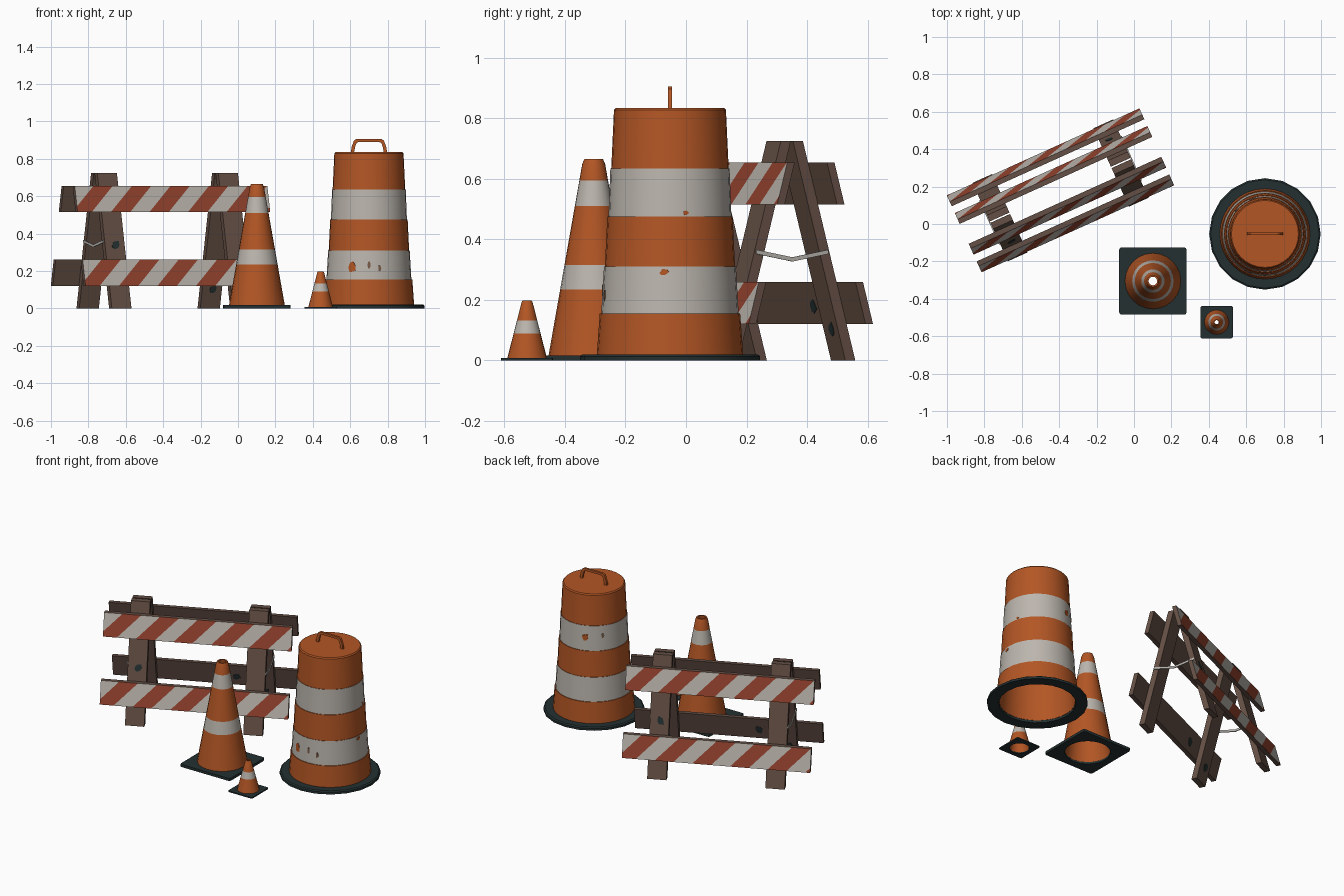
import bpy, bmesh, math, random
from mathutils import Matrix, Vector

if "Cube" in bpy.data.objects:
    bpy.data.objects.remove(bpy.data.objects["Cube"])

random.seed(4)

def mat(name, r, g, b):
    m = bpy.data.materials.new(name)
    m.diffuse_color = (r, g, b, 1)
    m.use_nodes = True
    m.node_tree.nodes["Principled BSDF"].inputs["Base Color"].default_value = m.diffuse_color
    return m

ORANGE = mat("orange plastic", 0.45, 0.093, 0.018)
WHITE = mat("reflective white", 0.50, 0.465, 0.42)
RED = mat("stripe red", 0.30, 0.056, 0.028)
WOOD = mat("weathered wood", 0.130, 0.080, 0.060)
RUBBER = mat("black rubber", 0.018, 0.030, 0.031)
STEEL = mat("strap steel", 0.48, 0.46, 0.43)
GRIME = mat("worn brown", 0.20, 0.11, 0.07)

def finish(name, bm, mats, matrix=None, smooth=False):
    if matrix:
        bm.transform(matrix)
    bmesh.ops.recalc_face_normals(bm, faces=bm.faces)
    me = bpy.data.meshes.new(name)
    bm.to_mesh(me)
    bm.free()
    for m in mats:
        me.materials.append(m)
    ob = bpy.data.objects.new(name, me)
    bpy.context.collection.objects.link(ob)
    if smooth:
        bpy.ops.object.select_all(action='DESELECT')
        ob.select_set(True)
        bpy.context.view_layer.objects.active = ob
        bpy.ops.object.shade_smooth_by_angle(angle=math.radians(30))
    return ob

def lathe(name, profile, sides, mats, loc, closed=True):
    """Spin (r, z, material) points; the material belongs to the segment after the point."""
    bm = bmesh.new()
    rings = [[bm.verts.new((r * math.cos(2 * math.pi * i / sides),
                            r * math.sin(2 * math.pi * i / sides), z))
              for i in range(sides)] for r, z, _ in profile]
    n = len(rings)
    for j in range(n if closed else n - 1):
        a, b = rings[j], rings[(j + 1) % n]
        if profile[j][0] == 0 and profile[(j + 1) % n][0] == 0:
            continue
        for i in range(sides):
            k = (i + 1) % sides
            bm.faces.new((a[i], a[k], b[k], b[i])).material_index = profile[j][2]
    bmesh.ops.remove_doubles(bm, verts=bm.verts, dist=1e-5)
    return finish(name, bm, mats, Matrix.Translation(loc), True)

def prism(points, offset):
    bm = bmesh.new()
    face = bm.faces.new([bm.verts.new(p) for p in points])
    ext = bmesh.ops.extrude_face_region(bm, geom=[face], use_keep_orig=True)
    moved = [v for v in ext["geom"] if isinstance(v, bmesh.types.BMVert)]
    bmesh.ops.translate(bm, verts=moved, vec=offset)
    return bm

def box(x0, x1, y0, y1, z0, z1):
    return prism([(x0, y0, z0), (x1, y0, z0), (x1, y0, z1), (x0, y0, z1)], (0, y1 - y0, 0))

def blob(w, h, n=9):
    """Irregular chip outline as 2D offsets."""
    pts = []
    for i in range(n):
        f = random.uniform(0.65, 1.1)
        a = 2 * math.pi * i / n
        pts.append((w * f * math.cos(a), h * f * math.sin(a)))
    return pts

# ---------------- traffic drum ----------------
DRUM = Vector((0.70, -0.053, 0))
tiers = [(0.242, 0.232, 0.015, 0.155, 0), (0.227, 0.218, 0.155, 0.31, 1),
         (0.215, 0.207, 0.31, 0.475, 0), (0.203, 0.197, 0.475, 0.635, 1),
         (0.194, 0.185, 0.635, 0.828, 0)]
profile = []
for rb, rt, z0, z1, m in tiers:
    profile += [(rb, z0, m), (rt, z1, 0)]
profile += [(0.179, 0.835, 0), (0, 0.835, 0), (0, 0.82, 0), (0.172, 0.82, 0), (0.225, 0.015, 0)]
lathe("drum_body", profile, 32, [ORANGE, WHITE], DRUM)
lathe("drum_base_ring", [(0.228, 0, 0), (0.298, 0, 0), (0.298, 0.014, 0), (0.290, 0.02, 0),
                         (0.228, 0.02, 0)], 20, [RUBBER], DRUM)

# drum carry handle
half = [(0.098, 0.83), (0.092, 0.865), (0.080, 0.897), (0.068, 0.905)]
inner = [(0.052, 0.890), (0.066, 0.885), (0.074, 0.862), (0.080, 0.83)]
outline = half + [(-x, z) for x, z in reversed(half)]
outline += [(-x, z) for x, z in reversed(inner)] + inner
finish("drum_handle", prism([(x, -0.007, z) for x, z in outline], (0, 0.014, 0)),
       [ORANGE], Matrix.Translation(DRUM))

# worn chips in the white bands
def drum_chip(i, deg, z, w, h, m):
    r = 0.2285 - 0.058 * (z - 0.155) if z < 0.4 else 0.2045 - 0.0375 * (z - 0.475)
    a, pts = math.radians(deg), []
    for u, v in blob(w, h):
        t = a + u / r
        pts.append((r * math.cos(t), r * math.sin(t), z + v))
    finish(f"drum_chip_{i}", prism(pts, (-0.004 * math.cos(a), -0.004 * math.sin(a), 0)),
           [m], Matrix.Translation(DRUM))

for i, c in enumerate([(-114, 0.225, 0.027, 0.032, ORANGE), (-90, 0.235, 0.010, 0.022, GRIME),
                       (-75, 0.215, 0.008, 0.022, GRIME), (-5, 0.293, 0.016, 0.012, ORANGE),
                       (15, 0.487, 0.010, 0.008, ORANGE), (110, 0.56, 0.022, 0.026, ORANGE),
                       (140, 0.57, 0.010, 0.018, GRIME)]):
    drum_chip(i, *c)

# ---------------- traffic cones ----------------
def cone(name, loc, size, thick, rb, rt, height, bands, wall):
    # square rubber foot with a round opening
    bm = bmesh.new()
    n, h, hole = 32, size / 2, rb - wall
    loops = []
    for square, z in ((1, 0), (1, thick), (0, thick), (0, 0)):
        ring = []
        for i in range(n):
            c, s = math.cos(2 * math.pi * i / n), math.sin(2 * math.pi * i / n)
            r = h / max(abs(c), abs(s)) if square else hole
            ring.append(bm.verts.new((r * c, r * s, z)))
        loops.append(ring)
    for a, b in zip(loops, loops[1:] + loops[:1]):
        for i in range(n):
            k = (i + 1) % n
            bm.faces.new((a[i], a[k], b[k], b[i]))
    corners = [e for e in bm.edges if all(min(abs(v.co.x), abs(v.co.y)) > 0.95 * h for v in e.verts)]
    bmesh.ops.bevel(bm, geom=corners, offset=size * 0.035, segments=2, profile=0.5, affect='EDGES')
    finish(name + "_foot", bm, [RUBBER], Matrix.Translation(loc))
    # hollow banded body
    z0, z1 = thick * 0.7, height * 0.975
    rad = lambda z: rb + (rt - rb) * (z - z0) / (z1 - z0)
    prof = [(rb, z0, 0)]
    for lo, hi in bands:
        prof += [(rad(lo), lo, 1), (rad(hi), hi, 0)]
    prof += [(rt, z1, 0), (rt * 0.82, height, 0), (rt * 0.6, height, 0), (rb - wall, z0, 0)]
    lathe(name + "_body", prof, 24, [ORANGE, WHITE], loc)

cone("large_cone", (0.101, -0.305, 0), 0.36, 0.017, 0.15, 0.038, 0.665,
     [(0.235, 0.315), (0.51, 0.595)], 0.016)
cone("small_cone", (0.442, -0.525, 0), 0.172, 0.008, 0.066, 0.018, 0.198, [(0.09, 0.132)], 0.008)

# ---------------- folding barricade ----------------
SLOPE = 0.262
HALF, PERIOD = 0.565, 0.226
SHEAR = Matrix(((1, 0, 0, 0), (0, 1, SLOPE, 0), (0, 0, 1, 0), (0, 0, 0, 1)))

def striped_board(z0):
    bm = box(-HALF, HALF, -0.257, -0.23, z0, z0 + 0.14)
    normal = Vector((1, 0, -1)).normalized()
    for i in range(-8, 14):
        bmesh.ops.bisect_plane(bm, geom=bm.verts[:] + bm.edges[:] + bm.faces[:], dist=1e-6,
                               plane_co=(-HALF - 0.03 + i * PERIOD / 2, 0, z0), plane_no=normal)
    for f in bm.faces:
        c = f.calc_center_median()
        if c.y < -0.2565:  # painted outer face
            t = (c.x + HALF + 0.03 - (c.z - z0)) / PERIOD
            f.material_index = 1 if t % 1 < 0.5 else 2
    return bm

for side, turn in (("front", 0), ("back", math.pi)):
    place = Matrix.Translation((-0.393, 0.18, 0)) @ Matrix.Rotation(math.radians(24.3) + turn, 4, 'Z')
    lean = place @ SHEAR
    for label, z0 in (("lower", 0.12), ("upper", 0.515)):
        finish(f"{side}_{label}_board", striped_board(z0), [WOOD, RED, WHITE], lean)
    for label, s in (("left", -0.355), ("right", 0.355)):
        finish(f"{side}_{label}_leg", box(s - 0.0575, s + 0.0575, -0.23, -0.194, 0, 0.725),
               [WOOD], lean)
    # dark stains on a leg and on the inner board face
    for label, s, y, z in (("leg", -0.35, -0.232, 0.34), ("leg_inner", -0.36, -0.195, 0.10),
                           ("board", -0.18, -0.231, 0.18)):
        pts = [(s + u, y, z + v) for u, v in blob(0.024, 0.028)]
        finish(f"{side}_{label}_stain", prism(pts, (0, 0.003, 0)), [RUBBER], lean)
    # bent steel spreader strap
    v = [(-0.13, 0.366), (0, 0.341), (0.13, 0.366), (0.13, 0.352), (0, 0.327), (-0.13, 0.352)]
    finish(f"{side}_spreader_strap", prism([(0.4125, y, z) for y, z in v], (0.006, 0, 0)),
           [STEEL], place)
